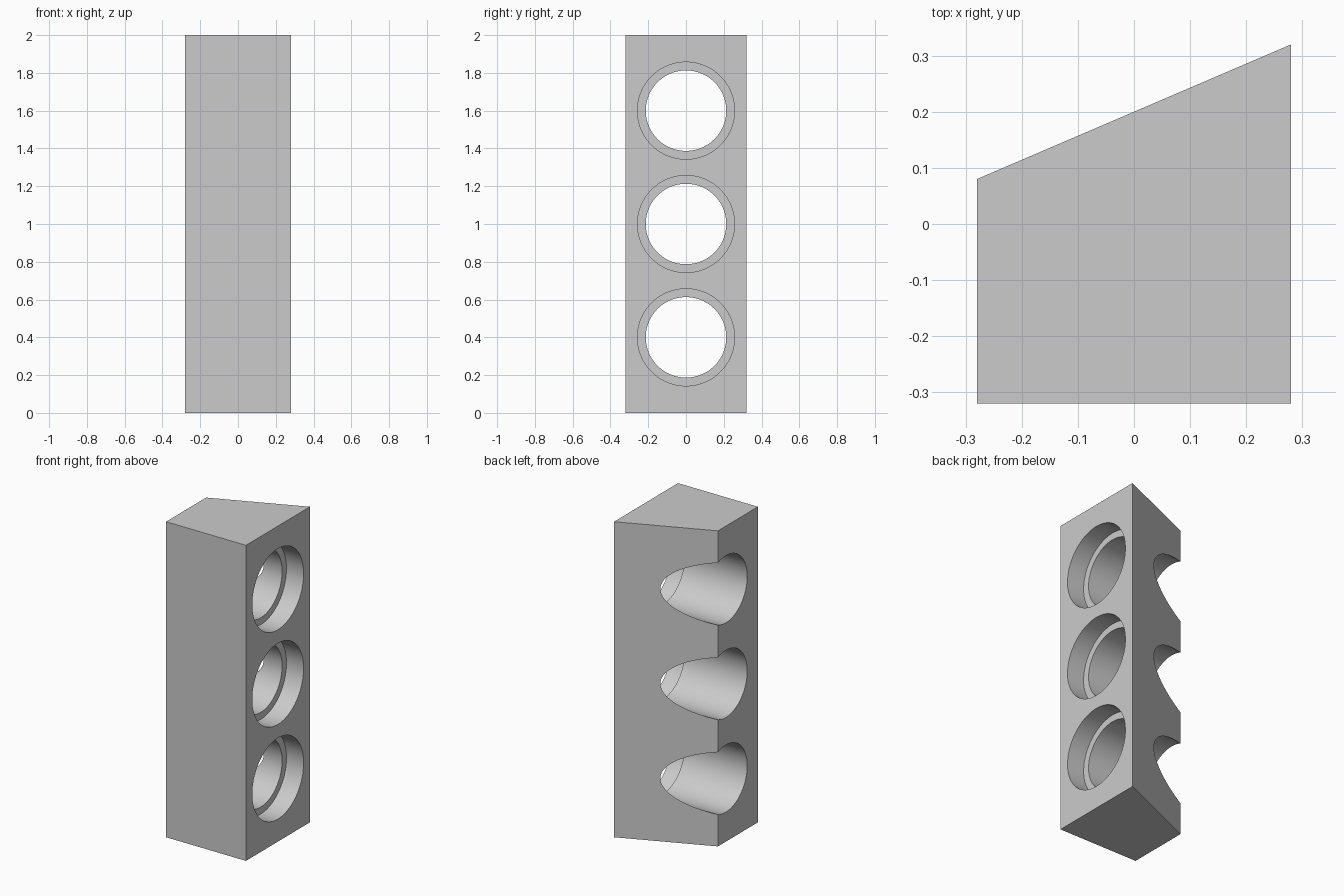
import bpy
import bmesh
import math
from mathutils import Matrix

cube = bpy.data.objects.get("Cube")
if cube:
    bpy.data.objects.remove(cube, do_unlink=True)

GREY = (0.6, 0.6, 0.6, 1.0)
RIGHT_X = 0.28
HOLE_HEIGHTS = (0.4, 1.0, 1.6)

mat = bpy.data.materials.new("plain grey")
mat.use_nodes = True
mat.diffuse_color = GREY
mat.node_tree.nodes["Principled BSDF"].inputs["Base Color"].default_value = GREY


def make_object(name, bm):
    bmesh.ops.recalc_face_normals(bm, faces=bm.faces)
    mesh = bpy.data.meshes.new(name)
    bm.to_mesh(mesh)
    bm.free()
    mesh.materials.append(mat)
    obj = bpy.data.objects.new(name, mesh)
    bpy.context.collection.objects.link(obj)
    return obj


def hole_cutter(name, radius, x_min, x_max):
    """Row of cylinders along x, one at each hole height."""
    bm = bmesh.new()
    for z in HOLE_HEIGHTS:
        place = Matrix.Translation(((x_min + x_max) / 2, 0, z))
        bmesh.ops.create_cone(bm, cap_ends=True, segments=96, radius1=radius,
                              radius2=radius, depth=x_max - x_min,
                              matrix=place @ Matrix.Rotation(math.pi / 2, 4, "Y"))
    obj = make_object(name, bm)
    obj.hide_render = True
    return obj


# Block with a slanted back, extruded from its footprint
bm = bmesh.new()
footprint = [(-RIGHT_X, -0.32), (RIGHT_X, -0.32), (RIGHT_X, 0.32), (-RIGHT_X, 0.08)]
base = bm.faces.new([bm.verts.new((x, y, 0)) for x, y in footprint])
top = bmesh.ops.extrude_face_region(bm, geom=[base])["geom"]
bmesh.ops.translate(bm, vec=(0, 0, 2),
                    verts=[v for v in top if isinstance(v, bmesh.types.BMVert)])
block = make_object("slanted_block", bm)

# Through bores, then wider shallow recesses on one side
cutters = [hole_cutter("bore_cutter", 0.213, -0.5, 0.5),
           hole_cutter("recess_cutter", 0.257, RIGHT_X - 0.12, 0.5)]
bpy.context.view_layer.objects.active = block
block.select_set(True)
for cutter in cutters:
    mod = block.modifiers.new(cutter.name, "BOOLEAN")
    mod.operation = "DIFFERENCE"
    mod.solver = "EXACT"
    mod.object = cutter
    bpy.ops.object.modifier_apply(modifier=mod.name)
    bpy.data.objects.remove(cutter, do_unlink=True)

# Smooth bore walls with sharp rims
bpy.ops.object.select_all(action="DESELECT")
block.select_set(True)
bpy.ops.object.shade_smooth_by_angle(angle=math.radians(30))
